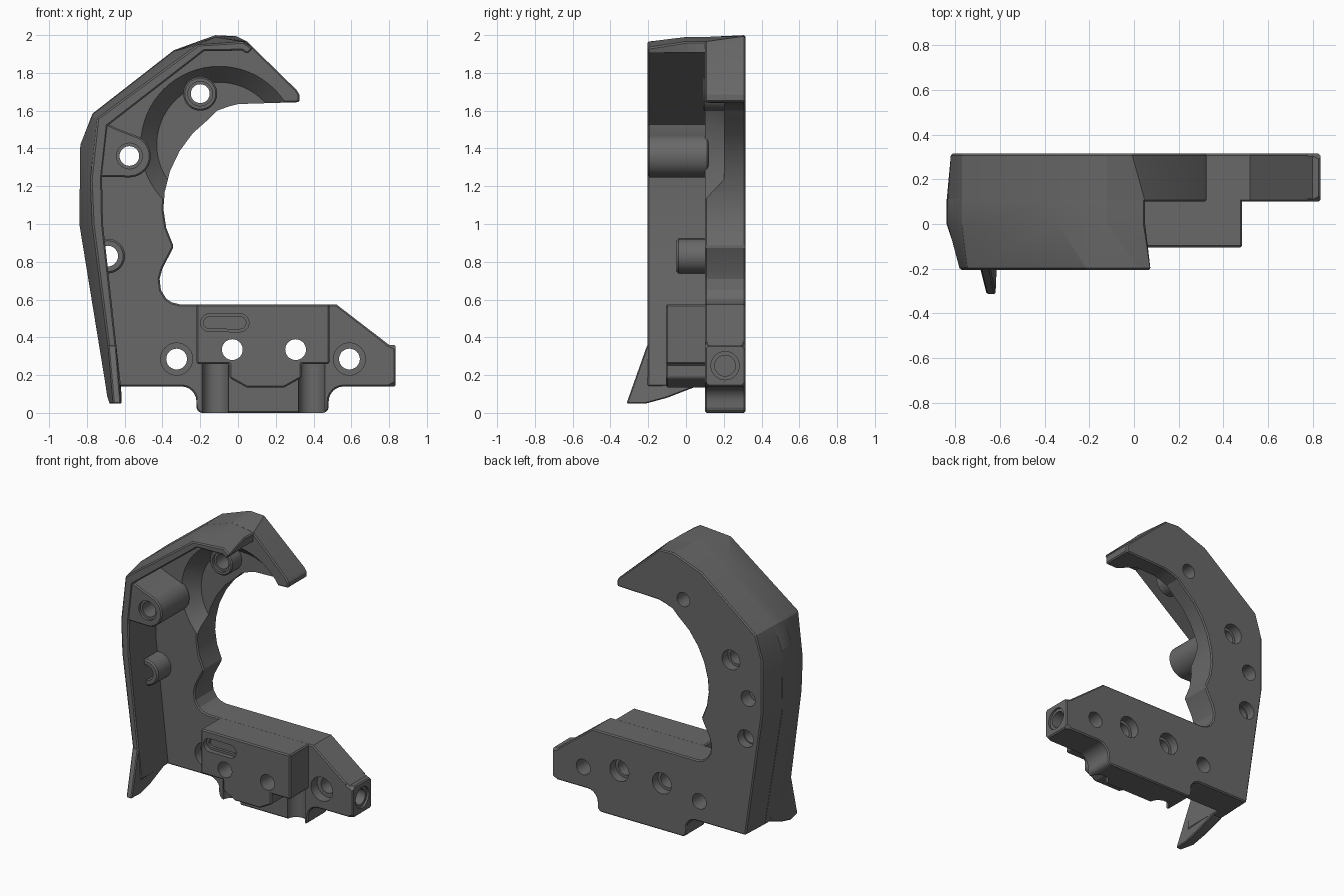
import bpy, bmesh, math
from mathutils import Matrix

if "Cube" in bpy.data.objects:
    bpy.data.objects.remove(bpy.data.objects["Cube"])

grey = bpy.data.materials.new("dark_grey")
grey.diffuse_color = (0.14, 0.14, 0.14, 1)
grey.use_nodes = True
grey.node_tree.nodes["Principled BSDF"].inputs["Base Color"].default_value = grey.diffuse_color


def finish(name, bm, bevel=0.0):
    bmesh.ops.recalc_face_normals(bm, faces=bm.faces)
    me = bpy.data.meshes.new(name)
    bm.to_mesh(me)
    bm.free()
    me.materials.append(grey)
    ob = bpy.data.objects.new(name, me)
    bpy.context.collection.objects.link(ob)
    if bevel:
        m = ob.modifiers.new("bevel", 'BEVEL')
        m.width, m.segments, m.limit_method = bevel, 1, 'ANGLE'
        m.angle_limit = math.radians(40)
        apply(ob, m)
    return ob


def apply(ob, mod):
    bpy.context.view_layer.objects.active = ob
    bpy.ops.object.modifier_apply(modifier=mod.name)


def loft(name, sections, bevel=0.0):
    """Closed (x, z) outlines stacked along y: [(y, points), ...]"""
    bm = bmesh.new()
    rings = [[bm.verts.new((x, y, z)) for x, z in pts] for y, pts in sections]
    n = len(rings[0])
    for a, b in zip(rings, rings[1:]):
        for i in range(n):
            j = (i + 1) % n
            bm.faces.new((a[i], a[j], b[j], b[i]))
    bm.faces.new(rings[0])
    bm.faces.new(rings[-1])
    return finish(name, bm, bevel)


def prism(name, pts, y0, y1, bevel=0.0):
    return loft(name, [(y0, pts), (y1, pts)], bevel)


def circle(x, z, r, n=32, a0=0, a1=2 * math.pi):
    return [(x + r * math.cos(a0 + (a1 - a0) * i / n),
             z + r * math.sin(a0 + (a1 - a0) * i / n)) for i in range(n)]


def cyl(name, x, z, r, y0, y1, r2=None, n=32, bevel=0.0):
    return loft(name, [(y0, circle(x, z, r, n)), (y1, circle(x, z, r2 or r, n))], bevel)


def rod(name, centre, r, depth, axis):
    bm = bmesh.new()
    bmesh.ops.create_cone(bm, cap_ends=True, segments=32, radius1=r, radius2=r, depth=depth)
    if axis == 'X':
        bmesh.ops.rotate(bm, verts=bm.verts, matrix=Matrix.Rotation(math.pi / 2, 3, 'Y'))
    bmesh.ops.translate(bm, verts=bm.verts, vec=centre)
    return finish(name, bm)


def cut(ob, *cutters):
    for c in cutters:
        m = ob.modifiers.new("cut", 'BOOLEAN')
        m.operation, m.solver, m.object = 'DIFFERENCE', 'EXACT', c
        apply(ob, m)
        bpy.data.objects.remove(c)


# outer outlines at the front, middle and back of the shell
outer_front = [(-.66, .14), (-.77, 1.0), (-.78, 1.23), (-.745, 1.56),
               (-.21, 1.95), (.03, 1.965), (.08, 1.93)]
outer_mid = [(-.70, .14), (-.84, 1.0), (-.835, 1.42), (-.77, 1.58),
             (-.34, 1.915), (-.12, 1.99), (.05, 1.965)]
outer_back = [(-.69, .14), (-.82, 1.03), (-.82, 1.42), (-.77, 1.585),
              (-.34, 1.92), (-.12, 2.0), (-.01, 1.995)]
rim_inner = [(.05, 1.90), (.02, 1.918), (-.18, 1.915), (-.69, 1.52),
             (-.72, 1.25), (-.715, 1.0), (-.62, .14)]

# C-shaped back plate with the foot
throat = [(.31, 1.71), (.325, 1.685), (.325, 1.645), (0, 1.635), (-.05, 1.622), (-.11, 1.60),
          (-.15, 1.56), (-.24, 1.48), (-.31, 1.385), (-.36, 1.28), (-.388, 1.17),
          (-.395, 1.08), (-.38, .98), (-.34, .88)]
throat += [(-.40, .765), (-.415, .71), (-.408, .65), (-.38, .605), (-.35, .585), (-.31, .575)]
arm = [(.52, .575), (.80, .36), (.835, .36), (.835, .14)]
foot_r = circle(.56, .06, .08, 6, math.pi / 2, math.pi) + [(.48, .06), (.48, .02), (.46, 0)]
foot_l = [(-.20, 0), (-.22, .02), (-.22, .06)] + circle(-.30, .06, .08, 6, 0, math.pi / 2) + [(-.30, .14)]
inside = throat + arm + foot_r + foot_l
plate = loft("back_plate", [(.10, outer_mid + inside), (.315, outer_back + inside)], .008)

# conical relief around the throat
cut(plate, loft("relief", [(.0, circle(-.1, 1.42, .415, 64)), (.10, circle(-.1, 1.42, .415, 64)),
                           (.20, circle(-.1, 1.42, .33, 64))]))
# through holes and counterbores (x, z, radius, front bore, back bore)
for x, z, r, fb, bb in [(-.20, 1.69, .05, 0, 0), (-.575, 1.36, .052, 0, .07),
                        (-.69, .83, .055, 0, .062), (-.325, .285, .055, .085, 0),
                        (-.03, .335, .055, 0, .075), (.305, .335, .055, 0, .075),
                        (.59, .285, .055, .085, 0)]:
    cut(plate, cyl("hole", x, z, r, -.5, .5))
    if fb:
        cut(plate, cyl("front_bore", x, z, fb, .0, .17))
    if bb:
        cut(plate, cyl("back_bore", x, z, bb, .25, .5))
# blind hole in the back, vertical grooves in the foot
cut(plate, cyl("blind_hole", -.71, 1.12, .055, .22, .5))
for x in (-.12, .39):
    cut(plate, rod("groove", (x, .10, .08), .07, .36, 'Z'))

# end of the arm: corner chamfers and the socket
for sy, yc in ((-1, .10), (1, .315)):
    for sz, zc in ((-1, .14), (1, .36)):
        bm = bmesh.new()
        d = .06
        tri = [(yc + sy * .03, zc + sz * .03), (yc - sy * (d + .03), zc + sz * .03),
               (yc + sy * .03, zc - sz * (d + .03))]
        a, b = [[bm.verts.new((x, y, z)) for y, z in tri] for x in (.78, .9)]
        # the chamfer fades out toward the arm
        for v, (y, z) in zip(a, tri):
            v.co.y += sy * d
        for i in range(3):
            j = (i + 1) % 3
            bm.faces.new((a[i], a[j], b[j], b[i]))
        bm.faces.new(a)
        bm.faces.new(b)
        cut(plate, finish("chamfer", bm))
cut(plate, rod("socket", (.80, .207, .25), .055, .24, 'X'),
    rod("socket_mouth", (.84, .207, .25), .075, .04, 'X'))

# outer rim wall
loft("rim_wall", [(-.205, outer_front + rim_inner), (.0, outer_mid + rim_inner),
                  (.12, outer_mid + rim_inner)], .008)

# tail fin below the rim: (y, z, outer x, inner x)
fin = [(-.205, .36, -.688, -.645), (-.315, .05, -.66, -.62), (-.21, .05, -.685, -.615),
       (-.10, .08, -.692, -.615), (.05, .138, -.70, -.62), (.11, .36, -.735, -.645)]
bm = bmesh.new()
a = [bm.verts.new((f[2], f[0], f[1])) for f in fin]
b = [bm.verts.new((f[3], f[0], f[1])) for f in fin]
for i in range(len(fin)):
    j = (i + 1) % len(fin)
    bm.faces.new((a[i], a[j], b[j], b[i]))
bm.faces.new(a)
bm.faces.new(b)
finish("tail_fin", bm, .006)

# long lug tied to the rim
lug_pts = circle(-.575, 1.36, .113, 24, -math.pi / 2, math.pi * .42) + [
    (-.54, 1.467), (-.65, 1.51), (-.73, 1.55), (-.74, 1.25)]
lug = prism("long_lug", lug_pts, -.20, .12, .008)
cut(lug, cyl("hole", -.575, 1.36, .052, -.5, .5), cyl("mouth", -.575, 1.36, .068, -.3, -.18))

# short bosses
side = cyl("side_boss", -.69, .83, .092, -.05, .12, bevel=.01)
cut(side, cyl("hole", -.69, .83, .055, -.5, .5))
top = cyl("top_boss", -.20, 1.69, .09, .09, .22, bevel=.008)
cut(top, cyl("hole", -.20, 1.69, .05, -.5, .5), cyl("mouth", -.20, 1.69, .065, .0, .11))

# front block with its stepped lower edge
block = prism("front_block", [(-.22, .575), (.485, .575), (.485, .26), (.335, .26), (.335, .185),
                              (.245, .135), (.045, .135), (-.045, .185), (-.045, .26), (-.22, .26)],
              -.105, .115, .008)
for x in (-.03, .305):
    cut(block, cyl("hole", x, .335, .055, -.5, .5))
# slot with a raised middle
def slot_outline(r):
    return (circle(.01, .477, r, 12, -math.pi / 2, math.pi / 2)
            + circle(-.15, .477, r, 12, math.pi / 2, math.pi * 1.5))
cut(block, prism("slot", slot_outline(.048), -.2, -.07),
    prism("slot_floor", slot_outline(.032), -.2, -.05))

# smooth the round parts, keep edges crisp
for ob in bpy.data.objects:
    ob.select_set(True)
bpy.context.view_layer.objects.active = plate
bpy.ops.object.shade_smooth_by_angle(angle=math.radians(20))
